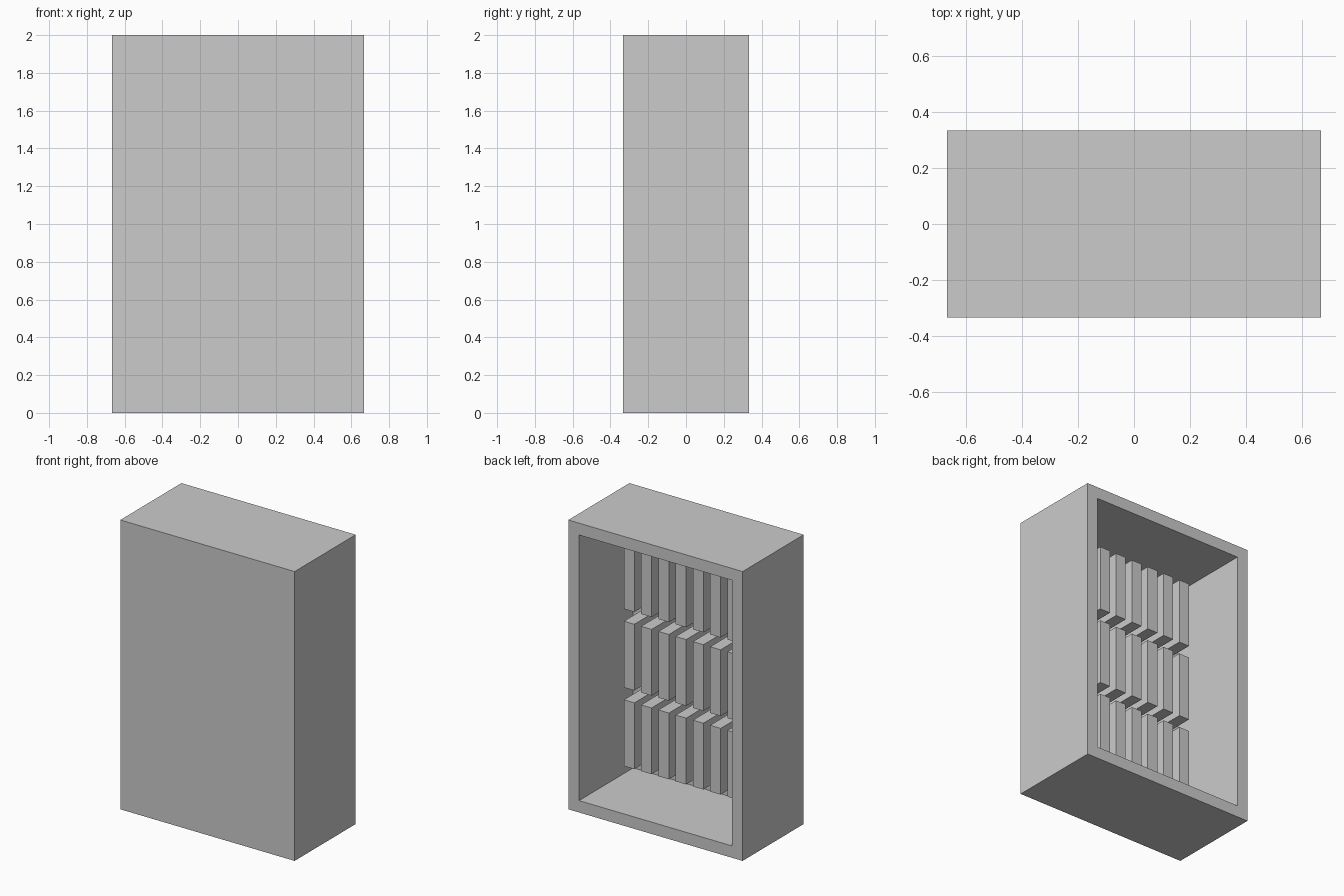
import bpy, bmesh

if "Cube" in bpy.data.objects:
    bpy.data.objects.remove(bpy.data.objects["Cube"])

W, D, H, T = 1.333, 0.667, 2.0, 0.082   # outer size and wall thickness


def box(name, x, y, z):
    """Axis-aligned box from (min, max) ranges."""
    bm = bmesh.new()
    bmesh.ops.create_cube(bm, size=1)
    for v in bm.verts:
        v.co = [r[0] + (c + 0.5) * (r[1] - r[0]) for c, r in zip(v.co, (x, y, z))]
    mesh = bpy.data.meshes.new(name)
    bm.to_mesh(mesh)
    bm.free()
    ob = bpy.data.objects.new(name, mesh)
    bpy.context.collection.objects.link(ob)
    return ob


# Cabinet shell: solid box whose back face is inset and pushed inwards
shell = box("cabinet_shell", (-W / 2, W / 2), (-D / 2, D / 2), (0, H))
bm = bmesh.new()
bm.from_mesh(shell.data)
back = max(bm.faces, key=lambda f: f.calc_center_median().y)
bmesh.ops.inset_region(bm, faces=[back], thickness=T, use_even_offset=True)
pushed = bmesh.ops.extrude_face_region(bm, geom=[back])
bmesh.ops.translate(bm, vec=(0, -(D - 0.075), 0),
                    verts=[g for g in pushed["geom"] if isinstance(g, bmesh.types.BMVert)])
if back.is_valid:
    bmesh.ops.delete(bm, geom=[back], context='FACES_ONLY')
bmesh.ops.recalc_face_normals(bm, faces=bm.faces)
bm.to_mesh(shell.data)
bm.free()

# Three rows of seven upright slabs standing off the front panel
for row in range(3):
    zc = 0.475 + row * 0.543
    for col in range(7):
        xc = -0.385 + col * 0.132
        box(f"slab_{row}_{col}", (xc - 0.04, xc + 0.04),
            (-D / 2 + 0.07, 0.04), (zc - 0.229, zc + 0.229))
